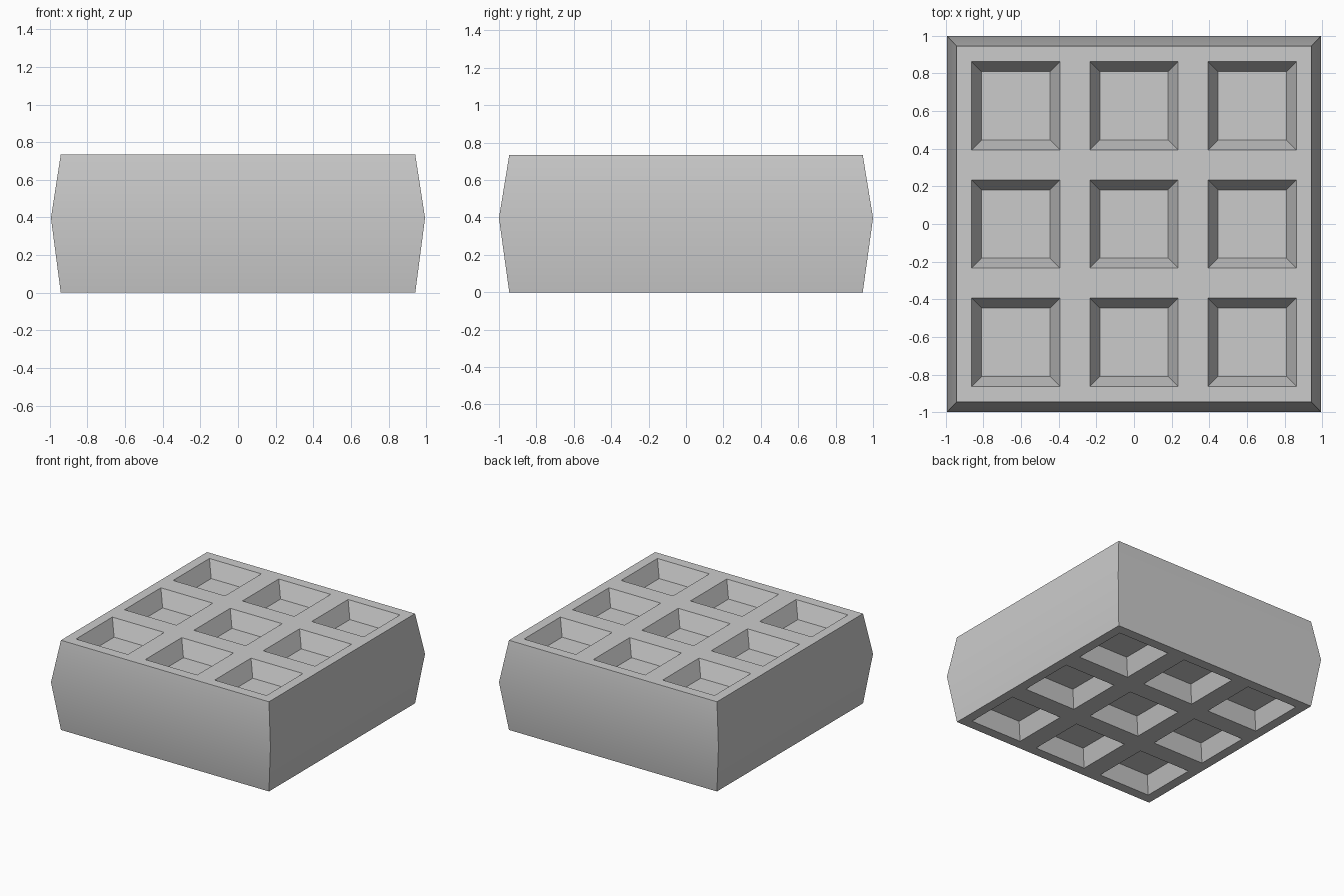
import bpy, bmesh

if "Cube" in bpy.data.objects:
    bpy.data.objects.remove(bpy.data.objects["Cube"])

H = 0.734          # total height
DEPTH = 0.13       # pocket depth
PITCH = 0.628      # pocket spacing


def add_loft(bm, cx, cy, levels):
    """Closed rectangular loft through (z, half_x, half_y) levels."""
    rings = [[bm.verts.new((cx + sx * hx, cy + sy * hy, z))
              for sx, sy in ((-1, -1), (1, -1), (1, 1), (-1, 1))]
             for z, hx, hy in levels]
    for a, b in zip(rings, rings[1:]):
        for i in range(4):
            j = (i + 1) % 4
            bm.faces.new((a[i], a[j], b[j], b[i]))
    bm.faces.new(rings[0][::-1])
    bm.faces.new(rings[-1])


def make_object(name, bm):
    bmesh.ops.recalc_face_normals(bm, faces=bm.faces)
    mesh = bpy.data.meshes.new(name)
    bm.to_mesh(mesh)
    bm.free()
    obj = bpy.data.objects.new(name, mesh)
    bpy.context.collection.objects.link(obj)
    return obj


# Block with sides bulging to a soft ridge at mid height
bm = bmesh.new()
add_loft(bm, 0, 0, [(0, 0.942, 0.945), (0.397, 0.994, 1.0), (H, 0.942, 0.945)])
block = make_object("waffle_block", bm)

# Tapered pocket cutters, 3 x 3 on the top and on the bottom
rim, floor, over = 0.235, 0.182, 0.05
out = rim + (rim - floor) * over / DEPTH
bm = bmesh.new()
for i in (-1, 0, 1):
    for j in (-1, 0, 1):
        for z, s in ((H, 1), (0, -1)):
            add_loft(bm, i * PITCH, j * PITCH,
                     [(z - s * DEPTH, floor, floor), (z + s * over, out, out)])
cutter = make_object("pocket_cutters", bm)

# Carve the pockets and drop the cutters
mod = block.modifiers.new("pockets", 'BOOLEAN')
mod.operation = 'DIFFERENCE'
mod.solver = 'EXACT'
mod.object = cutter
bpy.context.view_layer.objects.active = block
block.select_set(True)
bpy.ops.object.modifier_apply(modifier=mod.name)
bpy.data.objects.remove(cutter)

# Soft shading over the shallow side ridge only
bpy.ops.object.shade_smooth_by_angle(angle=0.52)
